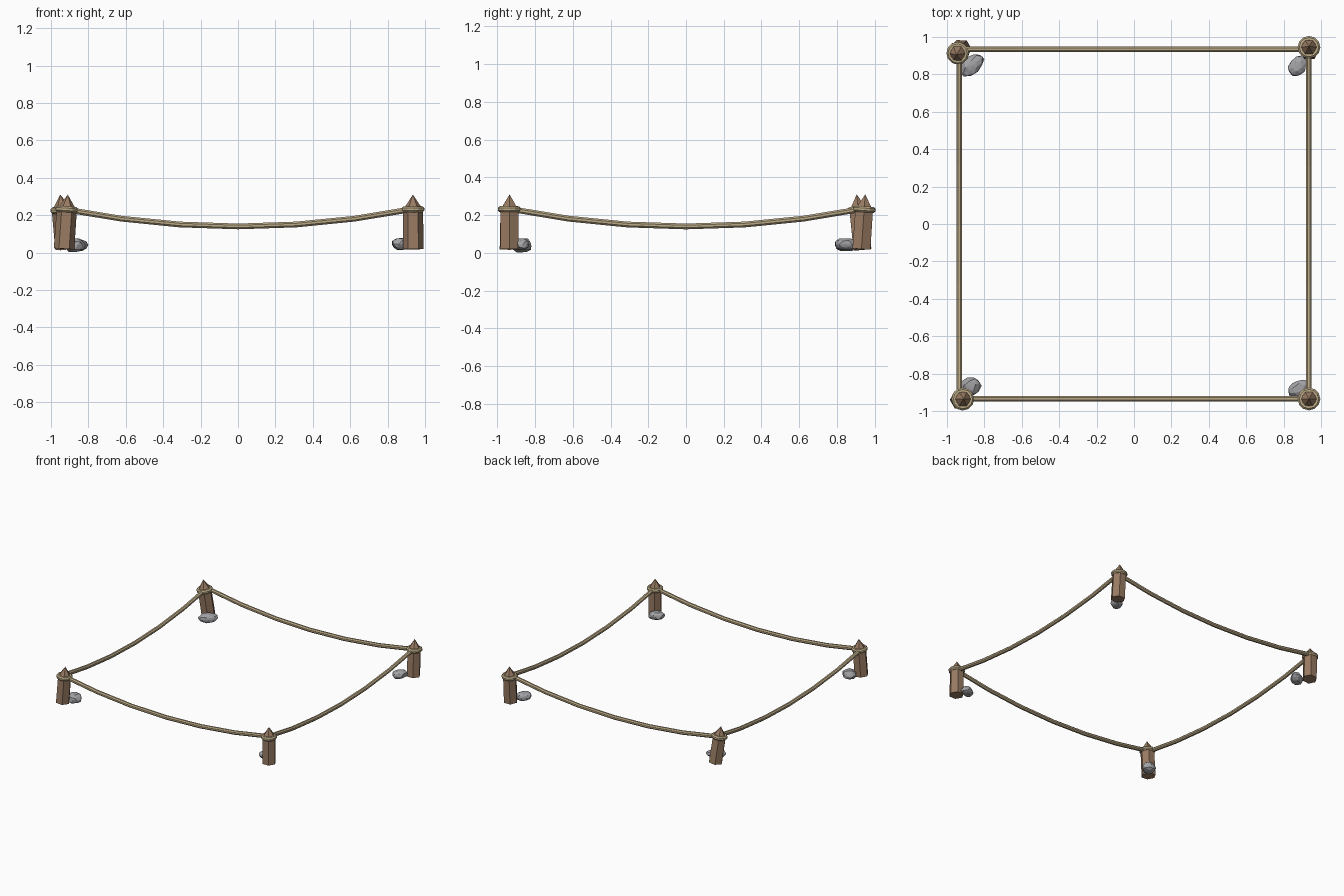
import bpy, bmesh, math, random
from mathutils import Vector, Matrix

cube = bpy.data.objects.get("Cube")
if cube:
    bpy.data.objects.remove(cube, do_unlink=True)


def material(name, rgb):
    m = bpy.data.materials.new(name)
    m.use_nodes = True
    m.diffuse_color = (*rgb, 1)
    m.node_tree.nodes["Principled BSDF"].inputs["Base Color"].default_value = (*rgb, 1)
    return m


WOOD = material("brown wood", (0.32, 0.20, 0.125))
ROPE = material("tan rope", (0.50, 0.40, 0.24))
STONE = material("grey stone", (0.37, 0.37, 0.39))


def finish(bm, name, mat):
    bmesh.ops.recalc_face_normals(bm, faces=bm.faces)
    mesh = bpy.data.meshes.new(name)
    bm.to_mesh(mesh)
    bm.free()
    mesh.materials.append(mat)
    obj = bpy.data.objects.new(name, mesh)
    bpy.context.collection.objects.link(obj)
    return obj


def sweep(name, frames, sides, radius, mat, closed=False):
    """Tube through (centre, side axis, up axis) frames."""
    bm = bmesh.new()
    rings = []
    for centre, u, v in frames:
        angles = [math.tau * (i + 0.5) / sides for i in range(sides)]
        rings.append([bm.verts.new(centre + radius * (u * math.cos(a) + v * math.sin(a)))
                      for a in angles])
    pairs = list(zip(rings, rings[1:]))
    if closed:
        pairs.append((rings[-1], rings[0]))
    else:
        bm.faces.new(rings[0])
        bm.faces.new(rings[-1])
    for a, b in pairs:
        for i in range(sides):
            j = (i + 1) % sides
            bm.faces.new((a[i], a[j], b[j], b[i]))
    return finish(bm, name, mat)


UP = Vector((0, 0, 1))
BASE_Z, TIP_Z = 0.02, 0.31


def post(corner, base, tip):
    """Leaning six-sided stake with a pointed top and a rope loop."""
    start = Vector((*base, BASE_Z))
    axis = Vector((*tip, TIP_Z)) - start
    length = axis.length
    place = Matrix.Translation(start) @ UP.rotation_difference(axis).to_matrix().to_4x4()

    bm = bmesh.new()
    shoulder = 0.208
    rings = []
    for r, z in ((0.055, 0), (0.054, shoulder)):
        rings.append([bm.verts.new((r * math.cos(math.tau * i / 6),
                                    r * math.sin(math.tau * i / 6), z)) for i in range(6)])
    point = bm.verts.new((0, 0, length))
    bm.faces.new(rings[0])
    for i in range(6):
        j = (i + 1) % 6
        bm.faces.new((rings[0][i], rings[0][j], rings[1][j], rings[1][i]))
        bm.faces.new((rings[1][i], rings[1][j], point))
    finish(bm, corner + "_post", WOOD).data.transform(place)

    frames = []
    for i in range(12):
        a = math.tau * i / 12
        out = Vector((math.cos(a), math.sin(a), 0))
        frames.append((out * 0.045 + UP * (shoulder + 0.003), out, UP))
    sweep(corner + "_rope_loop", frames, 8, 0.017, ROPE, closed=True).data.transform(place)


post("front_right", (-0.93, -0.94), (-0.91, -0.935))
post("front_left", (0.937, -0.937), (0.935, -0.935))
post("back_right", (-0.922, 0.935), (-0.95, 0.905))
post("back_left", (0.937, 0.93), (0.935, 0.95))


# Sagging ropes between the posts
def rope(name, turn):
    frames = []
    half, steps = 0.935, 6
    for i in range(steps + 1):
        t = 2 * i / steps - 1
        along = Vector((half, 0, 0.19 * t)).normalized()
        side = Vector((0, 1, 0))
        frames.append((Vector((half * t, -half, 0.14 + 0.093 * t * t)), side, along.cross(side)))
    obj = sweep(name, frames, 8, 0.0165, ROPE)
    obj.data.transform(Matrix.Rotation(turn * math.pi / 2, 4, "Z"))


for turn, side in enumerate(("front", "left", "back", "right")):
    rope(side + "_rope", turn)


# Faceted stones on the inner side of each post
def stone(name, centre, size, angle, seed):
    rng = random.Random(seed)
    bm = bmesh.new()
    bmesh.ops.create_icosphere(bm, subdivisions=2, radius=1)
    for v in bm.verts:
        v.co *= rng.uniform(0.84, 1.06)
        v.co.z = max(-0.8, min(0.85, v.co.z))
    obj = finish(bm, name, STONE)
    obj.data.transform(Matrix.Translation(centre)
                       @ Matrix.Rotation(math.radians(angle), 4, "Z")
                       @ Matrix.Diagonal((*size, 1)))


stone("front_right_stone", (-0.875, -0.868, 0.038), (0.058, 0.056, 0.044), 20, 1)
stone("front_left_stone", (0.88, -0.878, 0.045), (0.068, 0.044, 0.036), 25, 2)
stone("back_right_stone", (-0.865, 0.848, 0.041), (0.075, 0.050, 0.040), 40, 3)
stone("back_left_stone", (0.873, 0.845, 0.045), (0.062, 0.048, 0.038), 50, 4)
